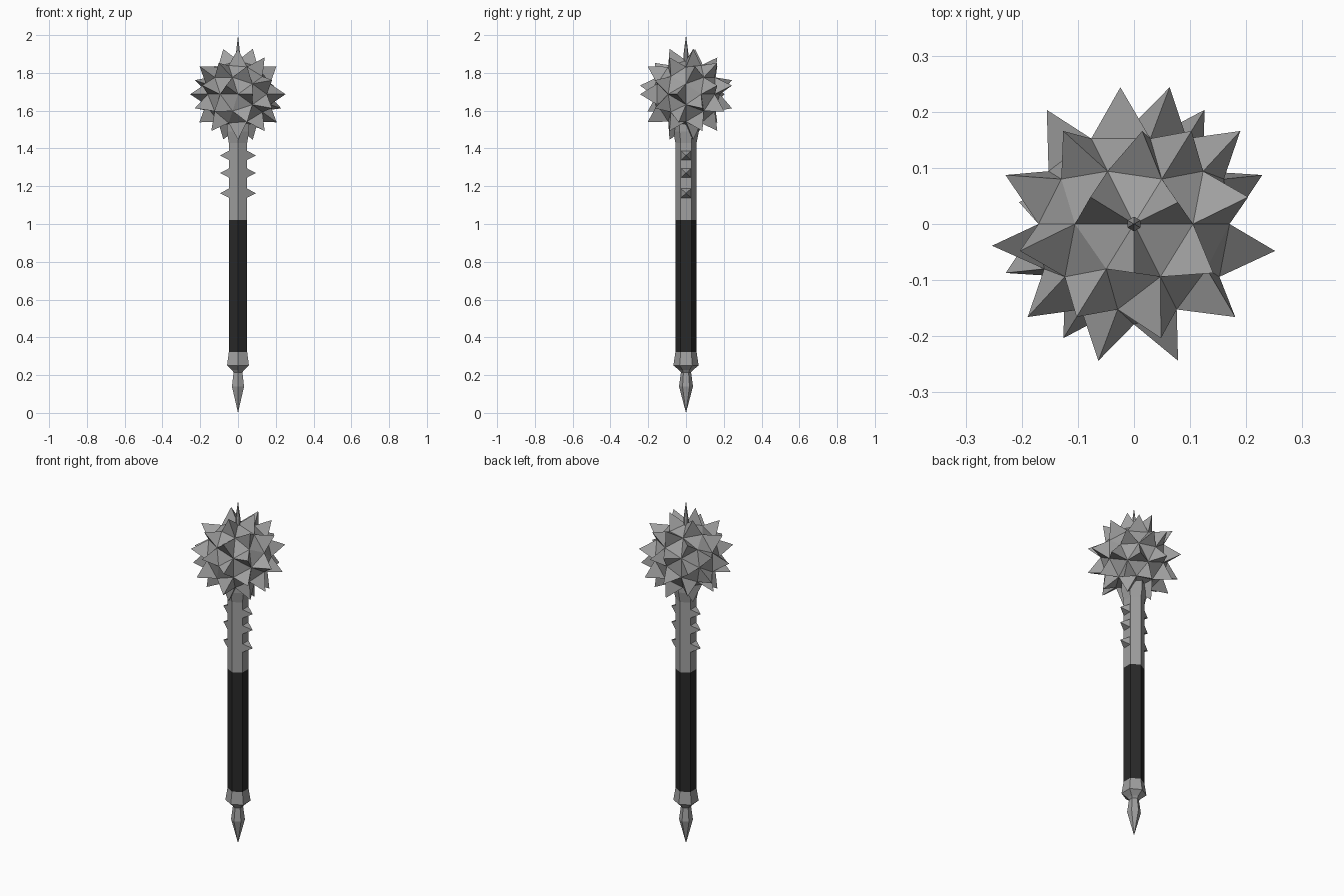
import bpy, bmesh, math
from mathutils import Matrix, Vector

if "Cube" in bpy.data.objects:
    bpy.data.objects.remove(bpy.data.objects["Cube"])


def material(name, c):
    m = bpy.data.materials.new(name)
    m.diffuse_color = (c, c, c, 1)
    m.use_nodes = True
    m.node_tree.nodes["Principled BSDF"].inputs["Base Color"].default_value = m.diffuse_color
    return m


STEEL = material("steel grey", 0.35)
GRIP = material("black grip", 0.022)


def finish(name, bm, mat):
    bmesh.ops.recalc_face_normals(bm, faces=bm.faces)
    me = bpy.data.meshes.new(name)
    bm.to_mesh(me)
    bm.free()
    me.materials.append(mat)
    ob = bpy.data.objects.new(name, me)
    bpy.context.collection.objects.link(ob)
    return ob


def hex_lathe(name, profile, mat):
    """Six-sided turned part from (radius, z) pairs; corners face front and back."""
    bm = bmesh.new()
    rings = []
    for r, z in profile:
        if r == 0:
            rings.append([bm.verts.new((0, 0, z))] * 6)
        else:
            rings.append([bm.verts.new((r * math.sin(k * math.pi / 3),
                                        -r * math.cos(k * math.pi / 3), z)) for k in range(6)])
    for a, b in zip(rings, rings[1:]):
        for k in range(6):
            j = (k + 1) % 6
            quad = list(dict.fromkeys([a[k], a[j], b[j], b[k]]))
            bm.faces.new(quad)
    for ring in (rings[0], rings[-1]):
        if len(set(ring)) == 6:
            bm.faces.new(ring)
    return finish(name, bm, mat)


# Pommel with pointed end, grip, upper shaft, top spike
hex_lathe("pommel", [(0, 0), (0.037, 0.14), (0.027, 0.215), (0.036, 0.226),
                     (0.067, 0.251), (0.056, 0.322)], STEEL)
hex_lathe("grip", [(0.056, 0.322), (0.056, 1.02)], GRIP)
hex_lathe("shaft", [(0.056, 1.02), (0.056, 1.43), (0.068, 1.49), (0.068, 1.56)], STEEL)
hex_lathe("top_spike", [(0.013, 1.84), (0.013, 1.9), (0, 2.0)], STEEL)

# Side barbs: small pyramids on both flat sides of the shaft
bm = bmesh.new()
for side in (-1, 1):
    for z in (1.163, 1.27, 1.363):
        base = [bm.verts.new((side * 0.047, y, z + dz))
                for y, dz in ((-0.0275, -0.025), (0.0275, -0.025), (0.0275, 0.025), (-0.0275, 0.025))]
        tip = bm.verts.new((side * 0.095, 0, z))
        bm.faces.new(base)
        for k in range(4):
            bm.faces.new((base[k], base[(k + 1) % 4], tip))
finish("side_barbs", bm, STEEL)

# Spiked head: icosphere lying on its side, about half its triangles raised to points.
# The big facets in these directions carry one central spike; the opposite ones
# carry three corner spikes instead.
SINGLE = [Vector(d) for d in (
    (0.98, -0.19, 0), (-0.61, 0.79, 0), (-0.30, 0.19, 0.93), (-0.30, 0.19, -0.93),
    (0.79, 0.19, 0.58), (-0.79, -0.19, 0.58), (0.49, 0.79, -0.36), (-0.49, -0.79, -0.36),
    (0.19, -0.79, 0.58), (0.19, -0.79, -0.58))]

bm = bmesh.new()
bmesh.ops.create_icosphere(bm, subdivisions=2, radius=0.179,
                           matrix=Matrix.Rotation(-math.pi / 2, 4, 'X'))


def spiked(face):
    c = face.calc_center_median().normalized()
    s = max((c.dot(d.normalized()) for d in SINGLE), key=abs)
    return s > 0.98 if s > 0 else s > -0.98


faces = [f for f in bm.faces if spiked(f)]
for v in bmesh.ops.poke(bm, faces=faces)["verts"]:
    v.co = v.co.normalized() * 0.256
head = finish("spiked_head", bm, STEEL)
head.location.z = 1.687
